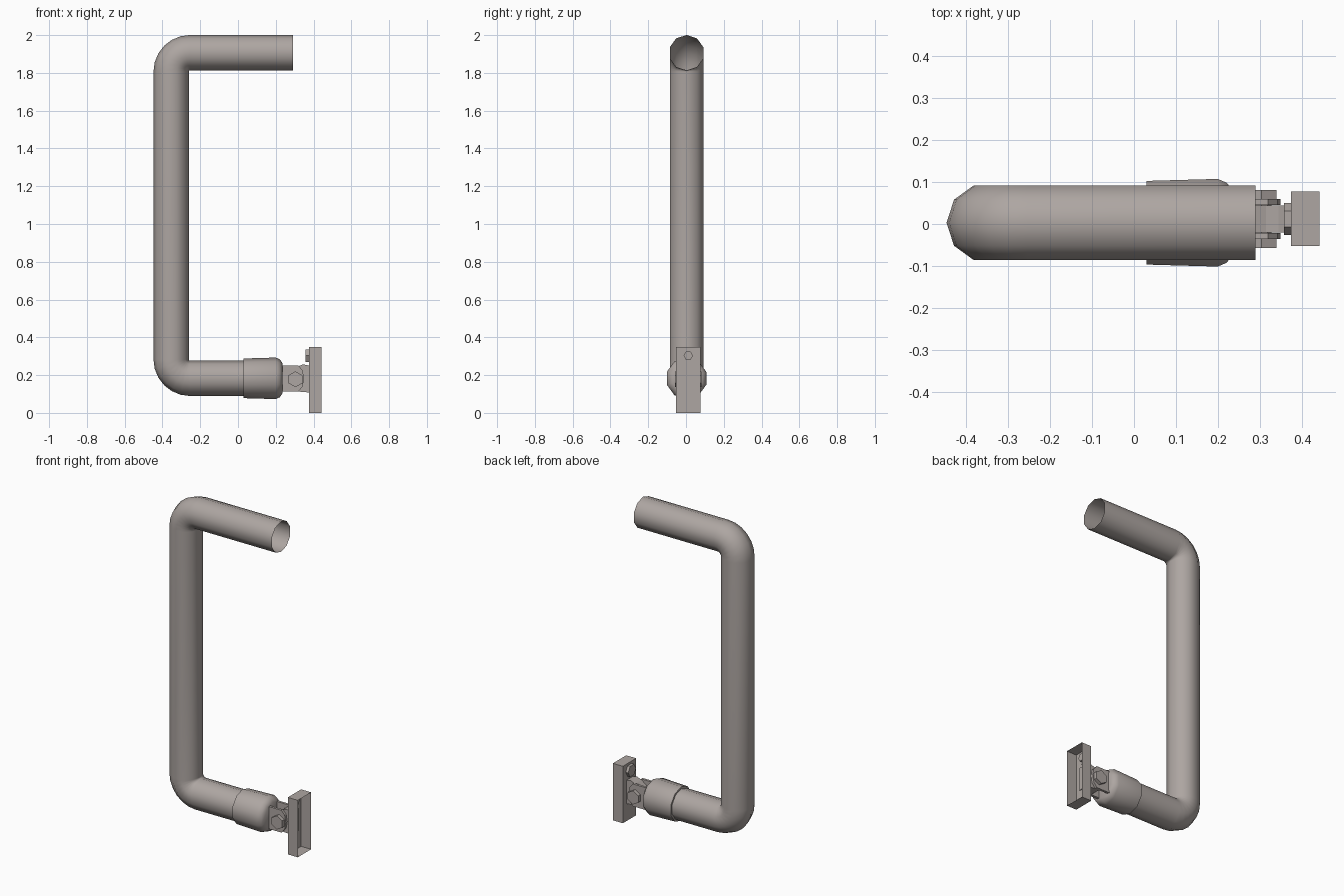
import bpy, bmesh, math
from mathutils import Vector, Matrix

if "Cube" in bpy.data.objects:
    bpy.data.objects.remove(bpy.data.objects["Cube"])

mat = bpy.data.materials.new("warm grey metal")
mat.diffuse_color = (0.42, 0.38, 0.36, 1)
mat.use_nodes = True
mat.node_tree.nodes["Principled BSDF"].inputs["Base Color"].default_value = mat.diffuse_color
ZC = 0.183      # height of the lower tube and hinge axis
YC = 0.012      # middle of the hinge in y


def finish(name, bm, smooth=None, recalc=True):
    if recalc:
        bmesh.ops.recalc_face_normals(bm, faces=bm.faces)
    me = bpy.data.meshes.new(name)
    bm.to_mesh(me)
    bm.free()
    ob = bpy.data.objects.new(name, me)
    bpy.context.collection.objects.link(ob)
    me.materials.append(mat)
    if smooth:
        bpy.ops.object.select_all(action='DESELECT')
        ob.select_set(True)
        bpy.context.view_layer.objects.active = ob
        bpy.ops.object.shade_smooth_by_angle(angle=math.radians(smooth))
    return ob


def skin(name, rings, sides, cap_end=False, smooth=45):
    """rings: (centre, in-plane normal, radius); cross-section spans normal and y."""
    bm = bmesh.new()
    loops = []
    for c, n, r in rings:
        loops.append([bm.verts.new(Vector(c) + Vector(n) * r * math.cos(a) + Vector((0, r * math.sin(a), 0)))
                      for a in (2 * math.pi * i / sides for i in range(sides))])
    for p, q in zip(loops, loops[1:]):
        for i in range(sides):
            j = (i + 1) % sides
            bm.faces.new((p[i], p[j], q[j], q[i]))
    if cap_end:
        bm.faces.new(loops[-1])
    return finish(name, bm, smooth)


def box(name, x0, x1, y0, y1, z0, z1, open_right=False):
    bm = bmesh.new()
    m = Matrix.Translation(((x0 + x1) / 2, (y0 + y1) / 2, (z0 + z1) / 2)) @ Matrix.Diagonal((x1 - x0, y1 - y0, z1 - z0, 1))
    bmesh.ops.create_cube(bm, size=1, matrix=m)
    bmesh.ops.recalc_face_normals(bm, faces=bm.faces)
    if open_right:
        bmesh.ops.delete(bm, geom=[f for f in bm.faces if f.normal.x > 0.9], context='FACES')
    return finish(name, bm, recalc=False)


def extrude_y(name, profile, y0, y1):
    bm = bmesh.new()
    f = bm.faces.new([bm.verts.new((x, y0, z)) for x, z in profile])
    g = bmesh.ops.extrude_face_region(bm, geom=[f])['geom']
    bmesh.ops.translate(bm, vec=(0, y1 - y0, 0), verts=[v for v in g if isinstance(v, bmesh.types.BMVert)])
    return finish(name, bm)


def prism(name, centre, r, depth, axis, sides=6):
    bm = bmesh.new()
    rot = Matrix.Rotation(math.pi / 2, 4, 'X' if axis == 'y' else 'Y')
    bmesh.ops.create_cone(bm, cap_ends=True, segments=sides, radius1=r, radius2=r, depth=depth,
                          matrix=Matrix.Translation(centre) @ rot)
    return finish(name, bm)


# main bent tube, open at the upper end
R, X0, ZT, r = 0.1, -0.354, 1.907, 0.0935
rings = [((0.29, 0.003, ZT), (0, 0, 1), r)]
for cz, start in ((ZT - R, 90), (ZC + R, 180)):
    for i in range(7):
        a = math.radians(start + 15 * i)
        n = Vector((math.cos(a), 0, math.sin(a)))
        rings.append((Vector((X0 + R, 0.003, cz)) + n * R, n, r))
rings.append(((0.2, 0.003, ZC), (0, 0, -1), r))
skin("bent_tube", rings, 10)

# collar over the lower end
prof = [(0.03, 0.09), (0.03, 0.105), (0.2, 0.11), (0.222, 0.1), (0.235, 0.08)]
skin("end_collar", [((x, 0.003, ZC), (0, 0, 1), q) for x, q in prof], 10, cap_end=True)

# fork arms and hex heads on both sides of the hinge
for side, s in (("front", -1), ("back", 1)):
    extrude_y(side + "_fork_arm",
              [(0.225, 0.113), (0.32, 0.113), (0.342, 0.14), (0.35, 0.183),
               (0.342, 0.225), (0.32, 0.25), (0.225, 0.25)],
              YC + s * 0.033, YC + s * 0.048)
    prism(side + "_hinge_bolt_head", (0.304, YC + s * 0.058, 0.178), 0.042, 0.022, 'y')
prism("hinge_pin", (0.304, YC, 0.178), 0.025, 0.1, 'y', 10)

# tongue joining the hinge to the wall bracket
extrude_y("hinge_tongue",
          [(0.29, 0.115), (0.38, 0.108), (0.38, 0.25), (0.345, 0.257), (0.315, 0.245), (0.27, 0.21), (0.265, 0.15)],
          YC - 0.032, YC + 0.032)

# open-backed wall bracket with its bolt
box("wall_bracket", 0.375, 0.443, -0.052, 0.077, 0.002 - 0.002, 0.35, open_right=True)
prism("bracket_bolt_head", (0.367, YC, 0.303), 0.038, 0.018, 'x')
prism("bracket_bolt_end", (0.384, YC, 0.303), 0.025, 0.018, 'x')
